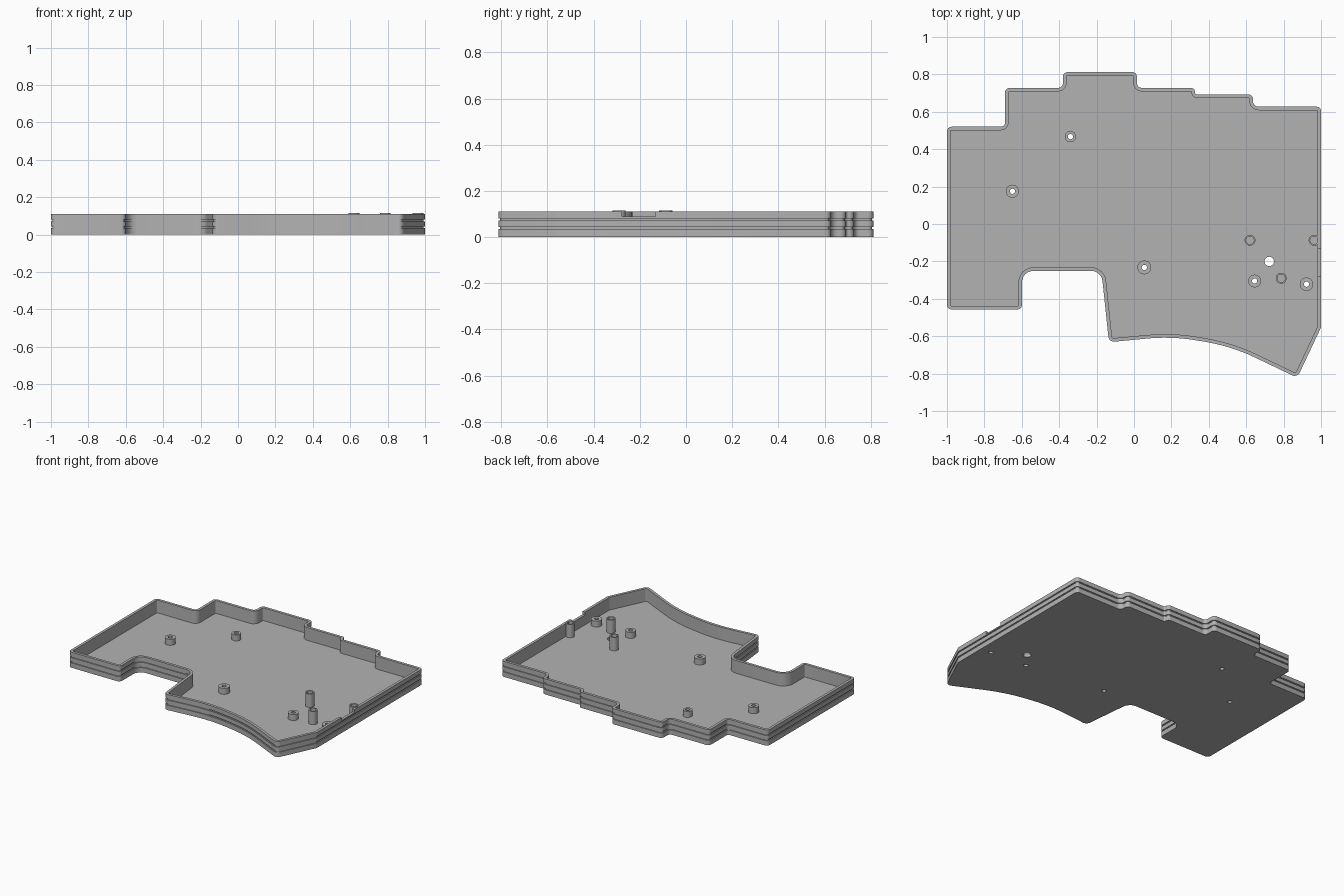
import bpy, bmesh, math
from mathutils import Vector

default = bpy.data.objects.get("Cube")
if default:
    bpy.data.objects.remove(default, do_unlink=True)

HEIGHT, FLOOR, WALL, GROOVE = 0.11, 0.02, 0.019, 0.007

grey = bpy.data.materials.new("plain grey")
grey.use_nodes = True
grey.diffuse_color = (0.45, 0.45, 0.45, 1)
grey.node_tree.nodes["Principled BSDF"].inputs["Base Color"].default_value = grey.diffuse_color

# Case outline, counter-clockwise: x, y, corner radius
CORNERS = [
    (-1, -.457, .025), (-.599, -.457, .025), (-.599, -.251, .06), (-.174, -.251, .06),
    (-.134, -.632, .03), (.2, -.6, 1), (.52, -.653, 1), (.873, -.822, .03), (1, -.553, .03),
    (1, .627, .022), (.636, .627, .03), (.636, .693, .025), (.326, .693, .011),
    (.326, .728, .022), (.016, .728, .025), (.016, .812, .025), (-.38, .812, .025),
    (-.38, .728, .025), (-.69, .728, .025), (-.69, .52, .022), (-1, .52, .025),
]


def make_object(name, bm, smooth=True):
    bmesh.ops.recalc_face_normals(bm, faces=bm.faces)
    mesh = bpy.data.meshes.new(name)
    bm.to_mesh(mesh)
    bm.free()
    obj = bpy.data.objects.new(name, mesh)
    bpy.context.collection.objects.link(obj)
    mesh.materials.append(grey)
    return obj


def shade(obj):
    bpy.ops.object.select_all(action='DESELECT')
    obj.select_set(True)
    bpy.context.view_layer.objects.active = obj
    bpy.ops.object.shade_smooth_by_angle(angle=math.radians(30))


def outline(inset, steps=6):
    """Rounded outline moved inwards; arcs keep their centres."""
    points = []
    for i, (x, y, r) in enumerate(CORNERS):
        p = Vector((x, y))
        a = (p - Vector(CORNERS[i - 1][:2])).normalized()
        b = (Vector(CORNERS[(i + 1) % len(CORNERS)][:2]) - p).normalized()
        turn = math.atan2(a.x * b.y - a.y * b.x, a.dot(b))
        side = math.copysign(1, turn)
        normal = Vector((-a.y, a.x)) * side
        centre = p - a * r * math.tan(abs(turn) / 2) + normal * r
        for k in range(steps + 1):
            angle = turn * k / steps
            c, s = math.cos(angle), math.sin(angle)
            spoke = Vector((c * normal.x - s * normal.y, s * normal.x + c * normal.y))
            points.append(centre - spoke * (r - side * inset))
    return points


def bridge(bm, lower, upper):
    n = len(lower)
    for i in range(n):
        j = (i + 1) % n
        bm.faces.new((lower[i], lower[j], upper[j], upper[i]))


def lathe(name, x, y, profile, sides=32, closed=True):
    """Turn a (radius, z) profile; an open profile gets end caps."""
    bm = bmesh.new()
    rings = [[bm.verts.new((x + r * math.cos(math.tau * k / sides),
                            y + r * math.sin(math.tau * k / sides), z))
              for k in range(sides)] for r, z in profile]
    for low, high in zip(rings, rings[1:]):
        bridge(bm, low, high)
    if closed:
        bridge(bm, rings[-1], rings[0])
    else:
        bm.faces.new(rings[0])
        bm.faces.new(rings[-1])
    return make_object(name, bm)


# Tray: grooved outer wall, rim, inner wall and floor
section = [(0, 0)]
for z in (.034, .071):
    section += [(0, z), (GROOVE, z), (GROOVE, z + .009), (0, z + .009)]
section += [(0, HEIGHT), (WALL, HEIGHT), (WALL, FLOOR)]
bm = bmesh.new()
loops = [[bm.verts.new((p.x, p.y, z)) for p in outline(inset)] for inset, z in section]
for low, high in zip(loops, loops[1:]):
    bridge(bm, low, high)
bm.faces.new(loops[0])
bm.faces.new(loops[-1])
tray = make_object("case_tray", bm)


def cut(cutter):
    cutter.hide_render = True
    cutter.hide_viewport = True
    cutter.display_type = 'WIRE'
    mod = tray.modifiers.new(cutter.name, 'BOOLEAN')
    mod.operation = 'DIFFERENCE'
    mod.solver = 'EXACT'
    mod.object = cutter


# Screw standoffs with holes through the floor
STANDOFFS = [(-.34, .467, .03), (-.65, .175, .035), (.055, -.232, .037),
             (.645, -.305, .034), (.922, -.322, .036)]
cutters = []
for i, (x, y, r) in enumerate(STANDOFFS, 1):
    hole = .014
    shade(lathe(f"screw_standoff_{i}", x, y,
                [(hole, FLOOR), (r, FLOOR), (r, .062), (hole, .062)]))
    cutters.append(lathe(f"screw_hole_cutter_{i}", x, y, [(hole, -.05), (hole, .05)], closed=False))

# Tall support posts with a blind hole
for i, (x, y) in enumerate([(.62, -.087), (.963, -.087), (.787, -.29)], 1):
    shade(lathe(f"support_post_{i}", x, y,
                [(.029, FLOOR), (.029, .114), (.021, .114), (.021, .07)], closed=False))

# Button hole and the notch in the side wall
cutters.append(lathe("button_hole_cutter", .723, -.2, [(.025, -.05), (.025, .05)], closed=False))
bm = bmesh.new()
bmesh.ops.create_cube(bm, size=1)
bmesh.ops.scale(bm, vec=(.1, .145, .1), verts=bm.verts)
bmesh.ops.translate(bm, vec=(1, -.205, .139), verts=bm.verts)
cutters.append(make_object("port_notch_cutter", bm))

for cutter in cutters:
    cut(cutter)
shade(tray)
